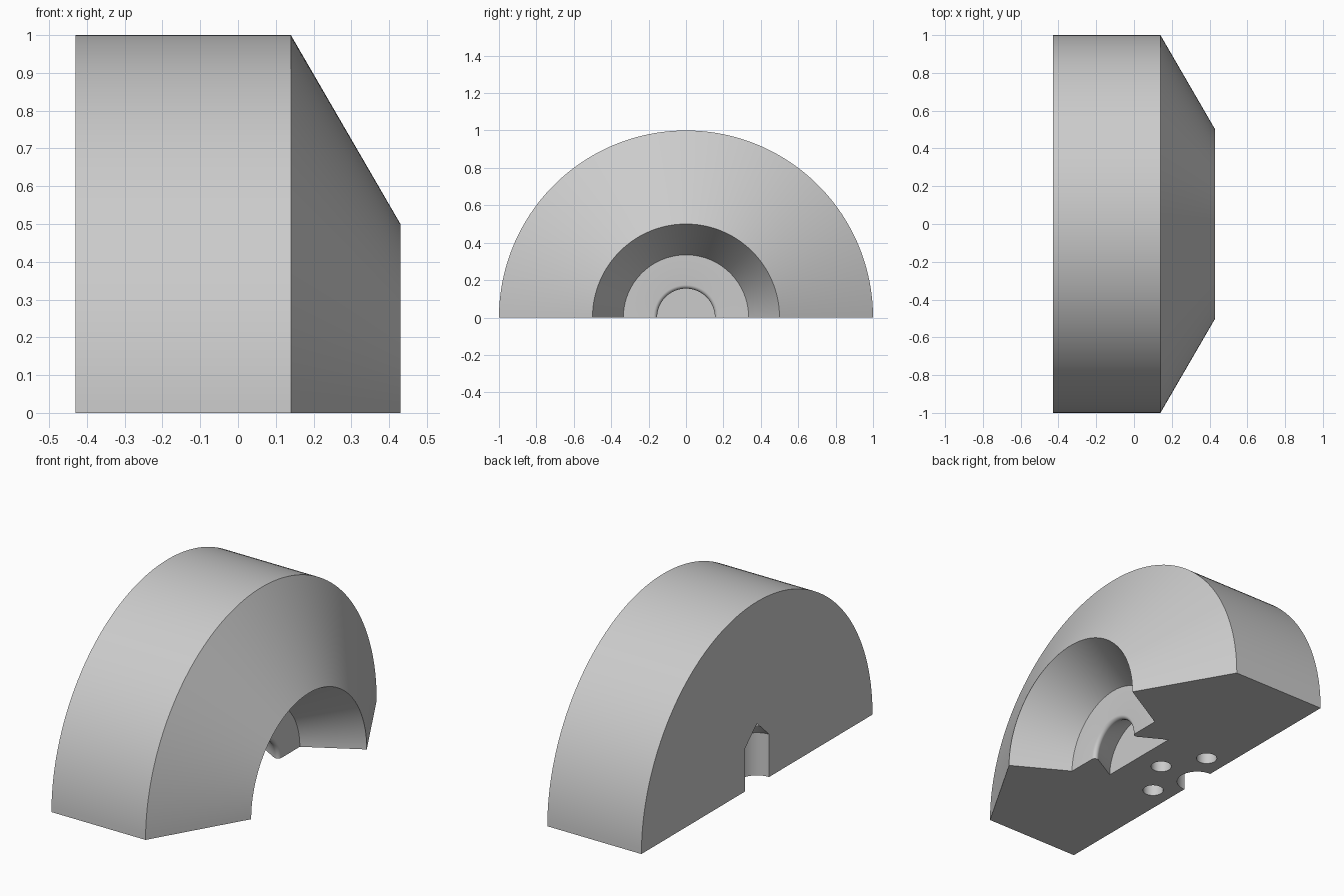
import bpy, bmesh, math
from mathutils import Vector

cube = bpy.data.objects.get("Cube")
if cube:
    bpy.data.objects.remove(cube, do_unlink=True)

grey = bpy.data.materials.new("plain grey")
grey.use_nodes = True
colour = (0.6, 0.6, 0.6, 1)
grey.diffuse_color = colour
grey.node_tree.nodes["Principled BSDF"].inputs["Base Color"].default_value = colour


def revolve(name, points, axis, angle, steps):
    """Spin a closed profile of 3D points into a solid."""
    bm = bmesh.new()
    face = bm.faces.new([bm.verts.new(p) for p in points])
    full = angle > 6
    geom = [face] + face.edges[:] + face.verts[:]
    bmesh.ops.spin(bm, geom=geom, cent=(0, 0, 0), axis=axis,
                   angle=angle, steps=steps, use_duplicate=False)
    bmesh.ops.remove_doubles(bm, verts=bm.verts, dist=1e-5)
    if full:
        # Drop the seam walls left inside a full turn
        seam = [f for f in bm.faces
                if all(abs(v.co.y) < 1e-5 for v in f.verts)]
        bmesh.ops.delete(bm, geom=seam, context='FACES')
    bmesh.ops.recalc_face_normals(bm, faces=bm.faces)
    mesh = bpy.data.meshes.new(name)
    bm.to_mesh(mesh)
    bm.free()
    mesh.materials.append(grey)
    obj = bpy.data.objects.new(name, mesh)
    bpy.context.collection.objects.link(obj)
    return obj


# Rounded lip between the recess floor and the undercut pocket
lip_x, lip_r, fillet = 0.14, 0.14, 0.02
centre = Vector((lip_x - fillet, lip_r + fillet * math.sqrt(3)))
lip = []
for i in range(9):
    a = math.radians(120 * i / 8)
    lip.append((centre.x + fillet * math.cos(a), centre.y - fillet * math.sin(a)))

# Half-round body: rim, outer bevel, flared recess, lip, undercut pocket
profile = [(-0.43, 0), (-0.43, 1), (0.14, 1), (0.43, 0.5), (lip_x, 0.335)]
profile += lip + [(-0.035, 0.238), (-0.035, 0)]
body = revolve("half_round_body", [(x, r, 0) for x, r in profile],
               (1, 0, 0), math.pi, 96)


def drill(name, x, y, radius, depth, tip):
    """Vertical drill shape with a pointed end, entering from below."""
    pts = [(0, -0.1), (radius, -0.1), (radius, depth), (0, depth + tip)]
    obj = revolve(name, [(r, 0, z) for r, z in pts], (0, 0, 1), 2 * math.pi, 40)
    obj.location = (x, y, 0)
    obj.hide_render = True
    return obj


# Edge notch and three small holes in the underside
cutters = [drill("notch_cutter", -0.43, 0, 0.105, 0.234, 0.1)]
for x, y in [(-0.185, 0), (-0.312, 0.217), (-0.312, -0.217)]:
    cutters.append(drill("hole_cutter", x, y, 0.053, 0.2, 0.05))

bpy.ops.object.select_all(action='DESELECT')
bpy.context.view_layer.objects.active = body
body.select_set(True)
for cutter in cutters:
    mod = body.modifiers.new("cut", 'BOOLEAN')
    mod.operation = 'DIFFERENCE'
    mod.solver = 'EXACT'
    mod.object = cutter
    bpy.ops.object.modifier_apply(modifier=mod.name)
    bpy.data.objects.remove(cutter, do_unlink=True)

bpy.ops.object.shade_smooth_by_angle(angle=math.radians(28))
